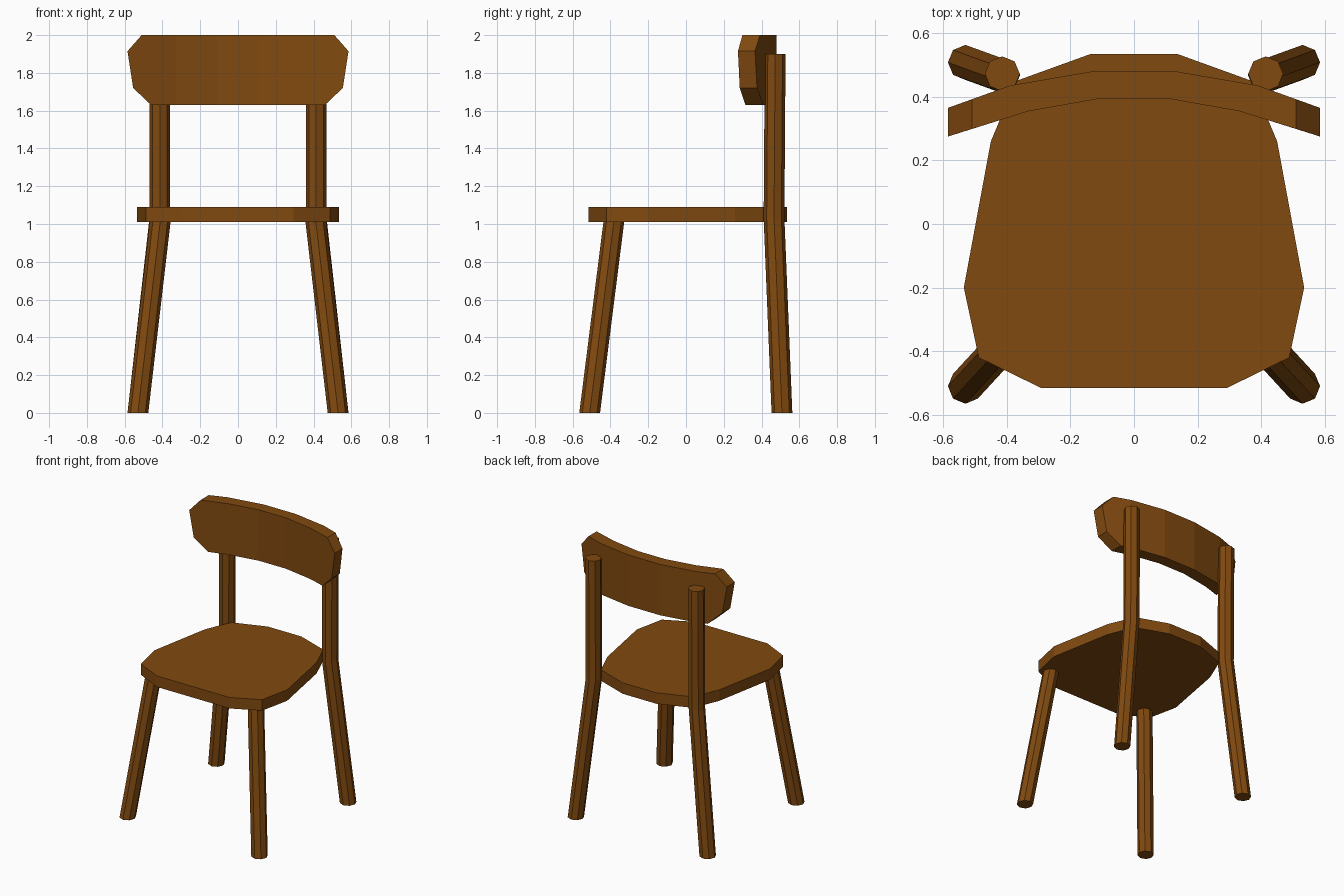
import bpy, bmesh
from math import cos, sin, pi

if "Cube" in bpy.data.objects:
    bpy.data.objects.remove(bpy.data.objects["Cube"])

wood = bpy.data.materials.new("wood")
wood.diffuse_color = (0.22, 0.068, 0.005, 1)
wood.use_nodes = True
wood.node_tree.nodes["Principled BSDF"].inputs["Base Color"].default_value = wood.diffuse_color


def finish(name, bm):
    bmesh.ops.recalc_face_normals(bm, faces=bm.faces)
    mesh = bpy.data.meshes.new(name)
    bm.to_mesh(mesh)
    bm.free()
    mesh.materials.append(wood)
    obj = bpy.data.objects.new(name, mesh)
    bpy.context.collection.objects.link(obj)
    return obj


def mirrored(half):
    """Close a right-hand outline with its reflection across x = 0."""
    return half + [(-x, v) for x, v in reversed(half)]


def prism(points, offset):
    """Extrude a flat outline by an offset vector."""
    bm = bmesh.new()
    face = bm.faces.new([bm.verts.new(p) for p in points])
    new = bmesh.ops.extrude_face_region(bm, geom=[face], use_keep_orig=True)["geom"]
    bmesh.ops.translate(bm, vec=offset, verts=[g for g in new if isinstance(g, bmesh.types.BMVert)])
    return bm


def leg(name, path, side, radius=0.055, sides=8):
    """Loft horizontal octagons along a path of centres."""
    bm = bmesh.new()
    rings = []
    for x, y, z in path:
        rings.append([bm.verts.new((side * (x + radius * cos(2 * pi * i / sides)),
                                    y + radius * sin(2 * pi * i / sides), z))
                      for i in range(sides)])
    for a, b in zip(rings, rings[1:]):
        for i in range(sides):
            j = (i + 1) % sides
            bm.faces.new((a[i], a[j], b[j], b[i]))
    bm.faces.new(rings[0])
    bm.faces.new(rings[-1])
    finish(name, bm)


def interpolate(curve, x):
    for (x0, y0), (x1, y1) in zip(curve, curve[1:]):
        if x <= x1 + 1e-5:
            return y0 + (y1 - y0) * (x - x0) / (x1 - x0)
    return curve[-1][1]


# Seat
seat_half = [(0.293, -0.515), (0.488, -0.42), (0.535, -0.2),
             (0.45, 0.26), (0.37, 0.45), (0.135, 0.535)]
finish("seat", prism([(x, y, 1.01) for x, y in mirrored(seat_half)], (0, 0, 0.08)))

# Legs: straight at the front, bent into back posts at the rear
for side, word in ((-1, "left"), (1, "right")):
    leg("front_leg_" + word, [(0.53, -0.51, 0), (0.411, -0.381, 1.02)], side)
    leg("back_leg_" + word, [(0.53, 0.508, 0), (0.414, 0.466, 1.03), (0.414, 0.472, 1.9)], side)

# Backrest: chamfered plate, sliced into five facets and curved
rest_half = [(0.46, 1.63), (0.555, 1.72), (0.585, 1.915), (0.51, 2.0)]
bm = prism([(x, 0, z) for x, z in mirrored(rest_half)], (0, 1, 0))
for cut in (-0.36, -0.12, 0.12, 0.36):
    bmesh.ops.bisect_plane(bm, geom=bm.verts[:] + bm.edges[:] + bm.faces[:],
                           plane_co=(cut, 0, 0), plane_no=(1, 0, 0))
front = [(0, 0.394), (0.108, 0.394), (0.335, 0.354), (0.585, 0.275)]
back = [(0, 0.48), (0.132, 0.48), (0.385, 0.437), (0.585, 0.365)]
for v in bm.verts:
    is_back = v.co.y > 0.5
    if abs(v.co.x) < 0.4:
        v.co.x *= 1.08 if is_back else 0.92
    v.co.y = interpolate(back if is_back else front, abs(v.co.x))
finish("backrest", bm)
